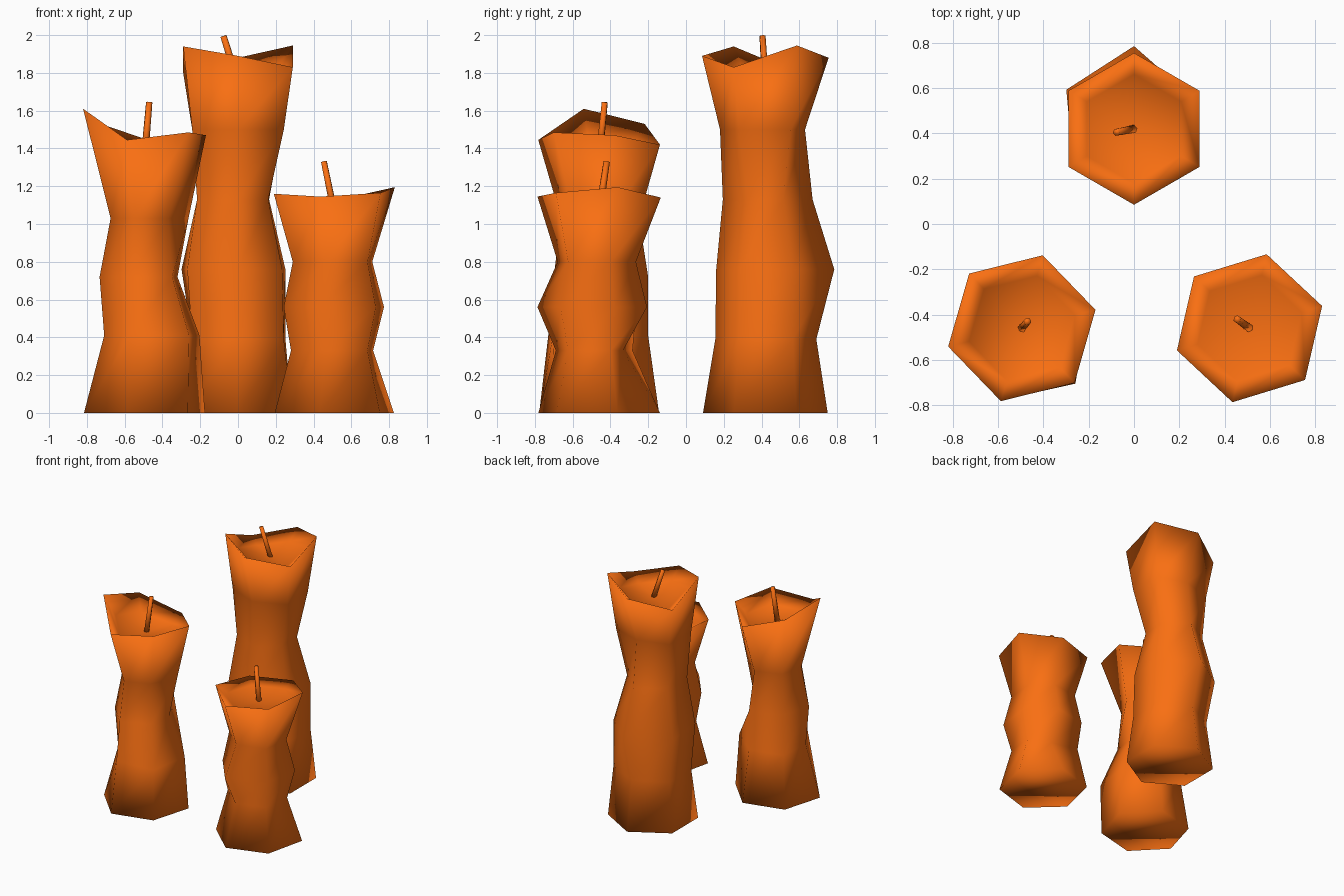
import bpy, bmesh
from math import cos, sin, radians
from mathutils import Vector

if "Cube" in bpy.data.objects:
    bpy.data.objects.remove(bpy.data.objects["Cube"])

wax = bpy.data.materials.new("orange_wax")
wax.diffuse_color = (0.95, 0.16, 0.006, 1)
wax.use_nodes = True
wax.node_tree.nodes["Principled BSDF"].inputs["Base Color"].default_value = wax.diffuse_color


def finish(bm, name):
    bmesh.ops.recalc_face_normals(bm, faces=bm.faces)
    me = bpy.data.meshes.new(name)
    bm.to_mesh(me)
    bm.free()
    for p in me.polygons:
        p.use_smooth = True
    me.materials.append(wax)
    bpy.context.collection.objects.link(bpy.data.objects.new(name, me))


def candle(name, cx, cy, turn, rings, rim, floor, tip):
    bm = bmesh.new()

    def loop(radii, heights):
        out = []
        for k in range(6):
            a = radians(turn + 60 * k)
            out.append(bm.verts.new((cx + radii[k] * cos(a), cy + radii[k] * sin(a), heights[k])))
        return out

    # hexagonal body: base, lumpy middle rings, uneven rim, sunken inner rim
    loops = [loop([0.33] * 6, [0] * 6)]
    loops += [loop(r, [z] * 6) for z, r in rings]
    loops.append(loop([0.335] * 6, rim))
    mean = sum(rim) / 6
    loops.append(loop([0.24] * 6, [floor + 0.03 + 0.5 * (z - mean) for z in rim]))
    for a, b in zip(loops, loops[1:]):
        for k in range(6):
            j = (k + 1) % 6
            bm.faces.new((a[k], a[j], b[j], b[k]))
    # flat base and shallow cone around the wick
    bm.faces.new(loops[0][::-1])
    mid = bm.verts.new((cx, cy, floor))
    for k in range(6):
        bm.faces.new((loops[-1][k], loops[-1][(k + 1) % 6], mid))
    finish(bm, name)

    # leaning wick
    bm = bmesh.new()
    start, end = Vector((cx, cy, floor - 0.02)), Vector(tip)
    axis = end - start
    bmesh.ops.create_cone(bm, cap_ends=True, segments=6, radius1=0.02, radius2=0.017, depth=axis.length)
    bmesh.ops.rotate(bm, verts=bm.verts, matrix=axis.to_track_quat('Z', 'Y').to_matrix())
    bmesh.ops.translate(bm, verts=bm.verts, vec=(start + end) / 2)
    finish(bm, name + "_wick")


# corner radii run anticlockwise from the turn angle
candle("tall_candle", 0, 0.42, 30,
       [(0.39, (.29, .27, .28, .28, .265, .28)),
        (0.76, (.29, .365, .345, .31, .26, .27)),
        (1.13, (.19, .25, .25, .25, .225, .185)),
        (1.50, (.27, .21, .28, .28, .24, .28))],
       (1.945, 1.88, 1.80, 1.94, 1.89, 1.83), 1.77, (-0.077, 0.405, 1.995))
candle("middle_candle", -0.495, -0.46, 14,
       [(0.41, (.30, .27, .27, .22, .28, .34)),
        (0.72, (.18, .27, .24, .245, .25, .21)),
        (1.03, (.24, .22, .20, .185, .21, .18))],
       (1.47, 1.42, 1.53, 1.61, 1.445, 1.485), 1.37, (-0.47, -0.43, 1.645))
candle("short_candle", 0.51, -0.46, 17,
       [(0.33, (.215, .13, .26, .24, .235, .24)),
        (0.56, (.275, .26, .29, .28, .335, .30)),
        (0.80, (.21, .20, .24, .23, .225, .24))],
       (1.195, 1.14, 1.13, 1.16, 1.145, 1.165), 1.08, (0.455, -0.42, 1.33))
